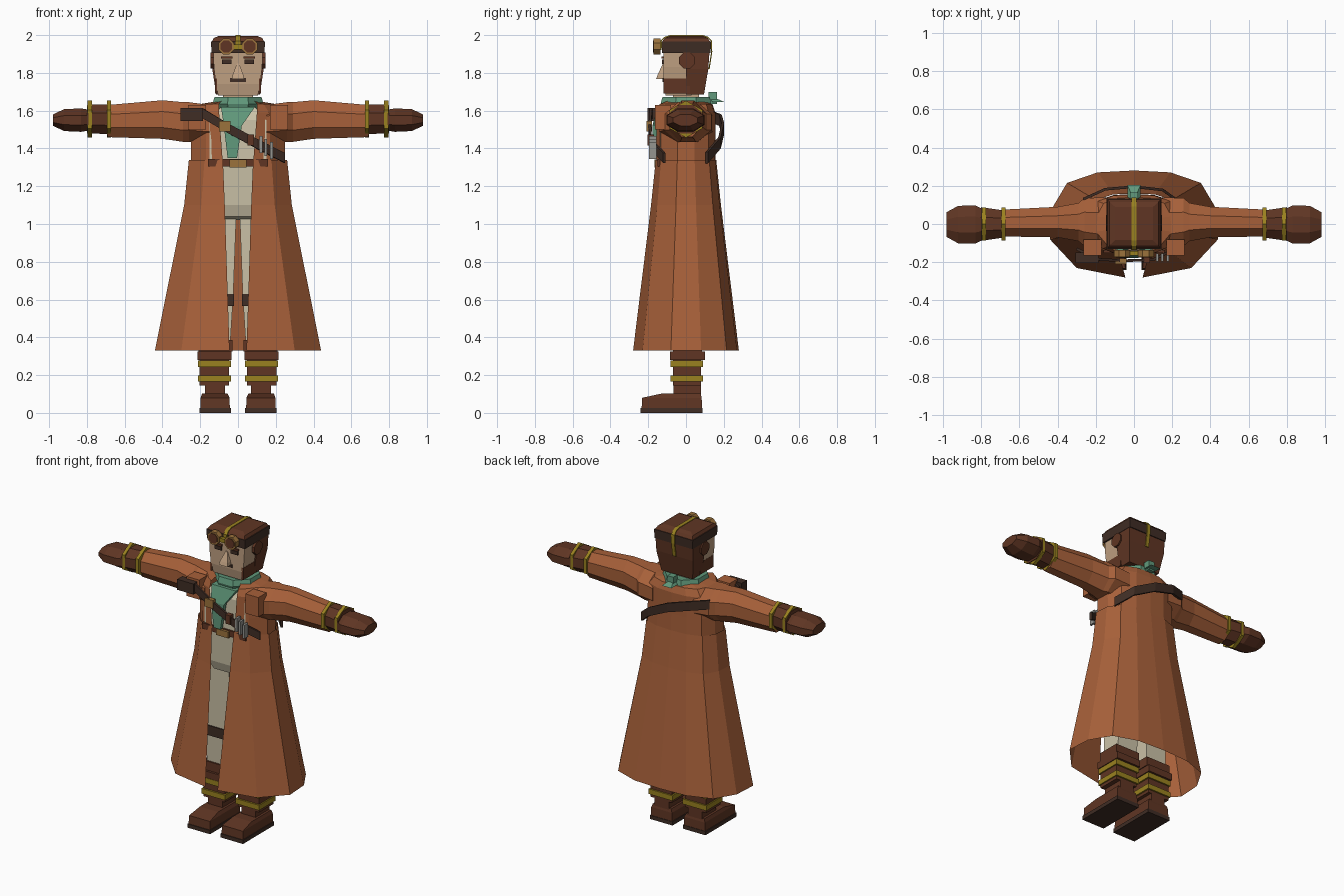
import bpy, bmesh
from math import sin, cos, pi

cube = bpy.data.objects.get("Cube")
if cube:
    bpy.data.objects.remove(cube, do_unlink=True)


def material(name, r, g, b):
    m = bpy.data.materials.new(name)
    m.use_nodes = True
    m.diffuse_color = (r, g, b, 1)
    m.node_tree.nodes["Principled BSDF"].inputs["Base Color"].default_value = (r, g, b, 1)
    return m


COAT = material("rust_leather", .39, .118, .042)
BROWN = material("brown_leather", .115, .036, .017)
DARK = material("dark_leather", .05, .026, .018)
GOLD = material("brass", .32, .22, .014)
TAN = material("tan_metal", .33, .17, .045)
CREAM = material("cream_cloth", .60, .54, .39)
SKIN = material("skin", .52, .35, .22)
TEAL = material("teal_scarf", .12, .32, .20)
STEEL = material("steel", .30, .30, .28)


def loft(name, rings, mat, closed=True, caps=True):
    """Skin a list of equal-length point rings."""
    bm = bmesh.new()
    vs = [[bm.verts.new(p) for p in r] for r in rings]
    n = len(rings[0])
    for a, b in zip(vs, vs[1:]):
        for i in range(n if closed else n - 1):
            j = (i + 1) % n
            bm.faces.new((a[i], a[j], b[j], b[i]))
    if closed and caps:
        bm.faces.new(vs[0])
        bm.faces.new(vs[-1])
    bmesh.ops.recalc_face_normals(bm, faces=bm.faces)
    me = bpy.data.meshes.new(name)
    bm.to_mesh(me)
    bm.free()
    me.materials.append(mat)
    ob = bpy.data.objects.new(name, me)
    bpy.context.collection.objects.link(ob)
    return ob


def rect(x, y, z):
    return [(x[0], y[0], z), (x[1], y[0], z), (x[1], y[1], z), (x[0], y[1], z)]


def box(name, x, y, z, mat):
    return loft(name, [rect(x, y, z[0]), rect(x, y, z[1])], mat)


def sym(hx, y0, y1, z):
    return rect((-hx, hx), (y0, y1), z)


def side(s, a, b):
    return tuple(sorted((s * a, s * b)))


def xring(x, y, z, ry, rz, n=8):
    """Polygon across the x axis; eight sides lie flat, six sides point up."""
    k = 1 / cos(pi / 8) if n == 8 else 1
    ph = pi / 8 if n == 8 else pi / 2
    return [(x, y + ry * k * cos(ph + 2 * pi * i / n), z + rz * k * sin(ph + 2 * pi * i / n))
            for i in range(n)]


def disc(name, x, z, y0, y1, r, mat, n=8):
    return loft(name, [[(x + r * cos(2 * pi * (i + .5) / n), y, z + r * sin(2 * pi * (i + .5) / n))
                        for i in range(n)] for y in (y0, y1)], mat)


def ribbon(name, pts, off, mat, thick):
    """Flat strip along a path, widened by an offset vector."""
    rings = [[tuple(c + s * o for c, o in zip(p, off)) for p in pts] for s in (-1, 1)]
    ob = loft(name, rings, mat, closed=False)
    mod = ob.modifiers.new("thickness", "SOLIDIFY")
    mod.thickness = thick
    mod.offset = 0
    return ob


# Coat: one open-fronted outline scaled up the body
HEM = [(.05, -.28), (.30, -.23), (.44, -.08), (.43, .08), (.35, .215), (.19, .27), (0, .28)]


def coat_ring(z, hx, hy, gap):
    half = [(x * hx / .44, y * hy / .28) for x, y in HEM]
    half[0] = (gap, half[0][1])
    full = half + [(-x, y) for x, y in half[-2::-1]]
    return [(x, y, z) for x, y in full]


loft("coat_skirt", [coat_ring(.33, .44, .28, .045), coat_ring(1.1, .285, .185, .07),
                    coat_ring(1.34, .26, .16, .08)], COAT, closed=False)
loft("coat_body", [coat_ring(1.32, .25, .157, .08), coat_ring(1.45, .25, .155, .09),
                   coat_ring(1.59, .24, .155, .10), coat_ring(1.635, .20, .14, .10),
                   coat_ring(1.65, .11, .10, .09)], COAT, closed=False)

# Shirt, belt and buckle
loft("shirt", [sym(.07, -.06, .06, 1.02), sym(.10, -.11, .09, 1.04), sym(.13, -.13, .10, 1.10),
               sym(.15, -.14, .11, 1.33), sym(.15, -.135, .11, 1.55), sym(.09, -.10, .08, 1.62)], CREAM)
box("belt", (-.16, .16), (-.152, .12), (1.305, 1.345), BROWN)
box("belt_buckle", (-.045, .045), (-.168, -.15), (1.30, 1.342), TAN)

for s, tag in ((1, "left"), (-1, "right")):
    # Sleeves, cuffs and gloves
    loft(tag + "_sleeve", [xring(s * x, y, z, ry, rz) for x, y, z, ry, rz in (
        (.15, .0, 1.53, .14, .10), (.26, .01, 1.54, .125, .105), (.29, .01, 1.54, .10, .105),
        (.40, .01, 1.553, .08, .102), (.69, .005, 1.545, .07, .085))], COAT)
    box(tag + "_lapel", side(s, .17, .265), (-.165, -.08), (1.50, 1.63), COAT)
    loft(tag + "_cuff", [xring(s * .69, 0, 1.555, .072, .078), xring(s * .80, 0, 1.555, .088, .076)], BROWN)
    for x in (.683, .785):
        loft(tag + "_cuff_ring", [xring(s * (x + d), 0, 1.555, .1, .098, 6) for d in (-.011, .011)], GOLD)
    loft(tag + "_glove", [xring(s * x, -.003, z, ry, rz) for x, z, ry, rz in (
        (.79, 1.55, .08, .055), (.83, 1.55, .10, .062), (.92, 1.55, .098, .058), (.98, 1.55, .065, .03))], BROWN)

    # Legs
    loft(tag + "_leg", [rect(side(s, .045, .19), (-.055, .07), .30),
                        rect(side(s, .025, .18), (-.07, .08), .62),
                        rect(side(s, .008, .17), (-.08, .09), 1.08)], CREAM)
    box(tag + "_knee_strap", side(s, .022, .19), (-.078, .085), (.565, .63), DARK)

    # Boots
    box(tag + "_boot_top", side(s, .035, .215), (-.085, .10), (.28, .325), BROWN)
    box(tag + "_boot_cuff", side(s, .03, .21), (-.07, .085), (.325, .385), BROWN)
    box(tag + "_boot_shaft", side(s, .048, .205), (-.07, .08), (.145, .30), BROWN)
    for z in (.165, .243):
        box(tag + "_boot_band", side(s, .038, .213), (-.082, .09), (z, z + .034), GOLD)
    box(tag + "_ankle", side(s, .07, .175), (-.065, .08), (.08, .15), BROWN)
    loft(tag + "_shoe", [rect(side(s, .043, .20), (-.235, .085), .022),
                         rect(side(s, .045, .198), (-.232, .083), .08),
                         rect(side(s, .055, .19), (-.13, .078), .102)], BROWN)
    box(tag + "_sole", side(s, .038, .205), (-.24, .088), (0, .025), DARK)

    # Face and headgear details on each side
    box(tag + "_eye", side(s, .035, .085), (-.127, -.11), (1.848, 1.872), DARK)
    box(tag + "_brow", side(s, .03, .09), (-.13, -.11), (1.876, 1.888), BROWN)
    disc(tag + "_goggle_rim", s * .062, 1.94, -.172, -.135, .045, TAN)
    disc(tag + "_goggle_lens", s * .062, 1.94, -.176, -.17, .034, BROWN)
    loft(tag + "_ear_cup", [xring(s * x, .005, 1.865, .042, .042) for x in (.125, .146)], BROWN)
    box(tag + "_sideburn", side(s, .11, .122), (-.118, .02), (1.69, 1.77), BROWN)

# Head
loft("neck", [sym(.08, -.07, .07, 1.60), sym(.08, -.07, .07, 1.70)], SKIN)
loft("face", [sym(.105, -.108, .03, 1.68), sym(.117, -.118, .03, 1.74),
              sym(.128, -.118, .03, 1.83), sym(.13, -.118, .03, 1.92)], SKIN)
loft("nose", [rect((-.032, .032), (-.158, -.11), 1.768), rect((-.028, .028), (-.15, -.11), 1.79),
              rect((-.006, .006), (-.122, -.11), 1.85)], SKIN)
box("mouth", (-.042, .042), (-.124, -.11), (1.752, 1.772), DARK)

# Cap with brim band and brass strip
loft("cap_back", [sym(.115, 0, .095, 1.685), sym(.136, 0, .118, 1.82), sym(.138, 0, .125, 1.92)], BROWN)
loft("cap_band", [sym(.14, -.127, .13, 1.905), sym(.143, -.13, .133, 1.965)], DARK)
loft("cap_crown", [sym(.138, -.126, .128, 1.965), sym(.128, -.112, .115, 1.985),
                   sym(.10, -.085, .09, 1.996)], BROWN)
ribbon("cap_strip", [(0, -.133, 1.92), (0, -.133, 1.967), (0, -.113, 1.988), (0, -.085, 1.997),
                     (0, .09, 1.997), (0, .117, 1.988), (0, .136, 1.967), (0, .136, 1.91),
                     (0, .122, 1.82)], (.012, 0, 0), GOLD, .006)
box("goggle_bridge", (-.024, .024), (-.165, -.14), (1.925, 1.95), GOLD)

# Scarf: collar, chest tail and back knot
OCT = [(cos(pi / 8 + i * pi / 4) * 1.08, sin(pi / 8 + i * pi / 4) * 1.08) for i in range(8)]
loft("scarf_collar", [[(x * rx, y * ry, z) for x, y in OCT] for rx, ry, z in (
    (.115, .125, 1.605), (.135, .135, 1.635), (.125, .125, 1.672), (.09, .09, 1.668))], TEAL)
loft("scarf_tail", [rect((-.055, -.005), (-.178, -.155), 1.35), rect((-.075, .02), (-.178, -.15), 1.52),
                    rect((-.09, .09), (-.15, -.09), 1.62)], TEAL)
box("scarf_knot", (-.022, .022), (.12, .165), (1.635, 1.70), TEAL)
loft("scarf_end", [rect((-.035, .035), (.14, .205), 1.645), rect((-.015, .015), (.13, .16), 1.665)], TEAL)

# Shoulder strap, front and back
ribbon("strap_front", [(-.30, -.13, 1.572), (-.19, -.185, 1.588), (-.05, -.192, 1.505),
                       (.10, -.187, 1.425), (.245, -.115, 1.35)], (0, 0, .026), DARK, .014)
ribbon("strap_back", [(.245, .11, 1.35), (.15, .178, 1.43), (0, .195, 1.505),
                      (-.15, .182, 1.55), (-.265, .13, 1.57)], (0, 0, .03), DARK, .014)
box("strap_pouch", (-.305, -.185), (-.205, -.15), (1.545, 1.615), DARK)
box("strap_buckle", (-.10, -.04), (-.208, -.18), (1.49, 1.545), TAN)
box("strap_loop", (.05, .085), (-.205, -.17), (1.415, 1.475), BROWN)
for x, z in ((.115, 1.43), (.14, 1.415), (.17, 1.40)):
    box("strap_tool", (x, x + .014), (-.196, -.155), (z - .055, z + .035), STEEL)
